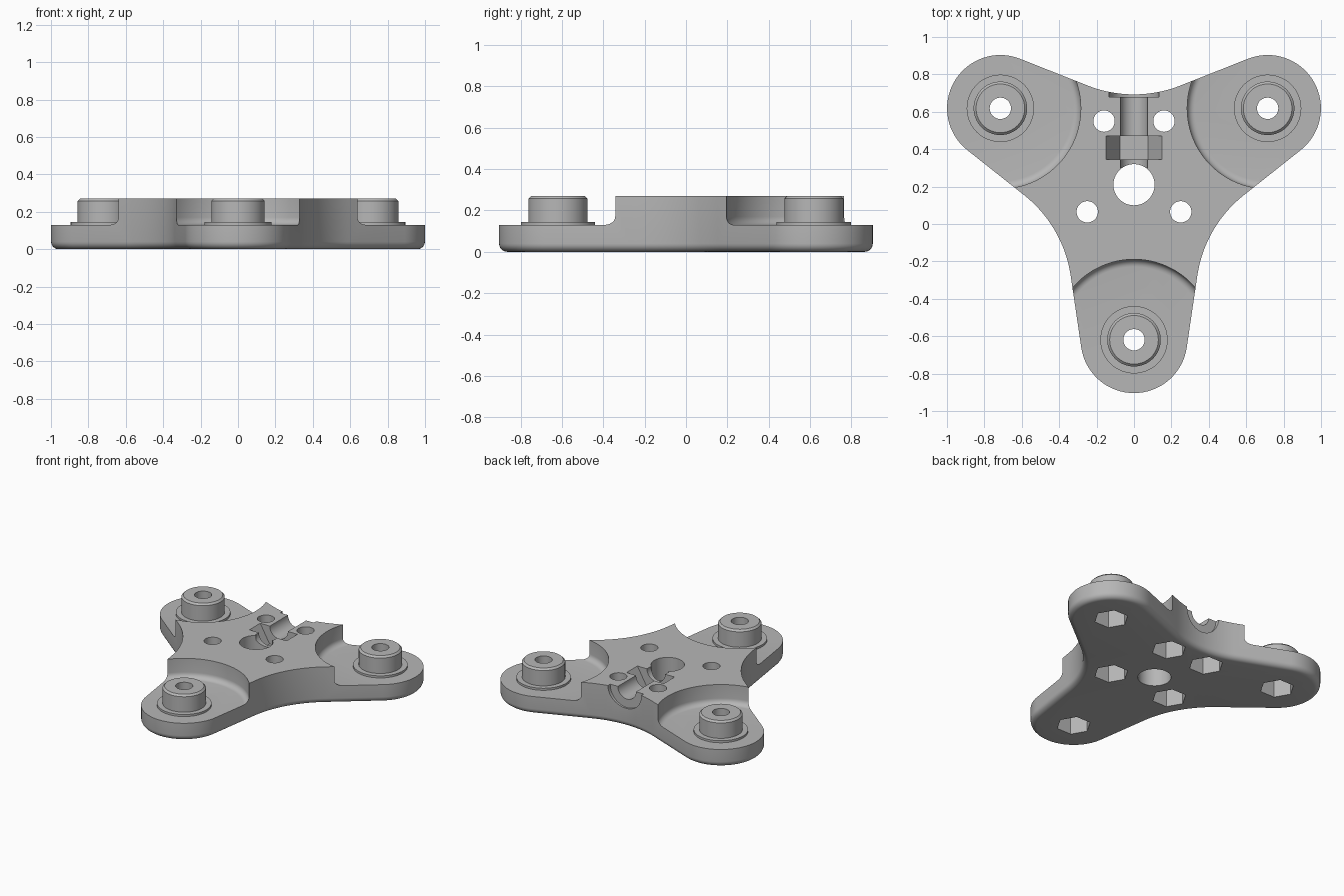
import bpy, bmesh, math
from math import radians, cos, sin, pi
from mathutils import Matrix, Vector

if "Cube" in bpy.data.objects:
    bpy.data.objects.remove(bpy.data.objects["Cube"])

GREY = (0.47, 0.47, 0.47, 1)
grey = bpy.data.materials.new("plain grey")
grey.use_nodes = True
grey.diffuse_color = GREY
grey.node_tree.nodes["Principled BSDF"].inputs["Base Color"].default_value = GREY

CY = 0.206           # hub centre on y
REACH = 0.825        # hub to arm centre
TIP = 0.285          # arm end radius
WAIST, COVE = 0.487, 0.675
TOP, FLOOR = 0.27, 0.13
ARMS = [radians(a) for a in (-90, 30, 150)]
arm_centres = [(REACH * cos(a), CY + REACH * sin(a)) for a in ARMS]


def finish(bm, name):
    bmesh.ops.recalc_face_normals(bm, faces=bm.faces)
    mesh = bpy.data.meshes.new(name)
    bm.to_mesh(mesh)
    bm.free()
    mesh.materials.append(grey)
    ob = bpy.data.objects.new(name, mesh)
    bpy.context.collection.objects.link(ob)
    return ob


def activate(ob):
    bpy.ops.object.select_all(action='DESELECT')
    ob.select_set(True)
    bpy.context.view_layer.objects.active = ob


def loft(rings, name, closed=False):
    """Skin equal-length rings; cap the ends unless the rings form a loop."""
    bm = bmesh.new()
    loops = [[bm.verts.new(p) for p in ring] for ring in rings]
    n = len(loops[0])
    pairs = list(zip(loops, loops[1:]))
    if closed:
        pairs.append((loops[-1], loops[0]))
    for lo, hi in pairs:
        for i in range(n):
            j = (i + 1) % n
            bm.faces.new((lo[i], lo[j], hi[j], hi[i]))
    if not closed:
        bm.faces.new(loops[0])
        bm.faces.new(loops[-1])
    return finish(bm, name)


def turned(profile, x, y, name, steps=64, closed=False):
    rings = [[(x + r * cos(2 * pi * i / steps), y + r * sin(2 * pi * i / steps), z)
              for i in range(steps)] for r, z in profile]
    return loft(rings, name, closed)


def prism(name, radius, start, end, sides=48, spin=0):
    """Straight prism running between two points."""
    start, end = Vector(start), Vector(end)
    axis = end - start
    turn = Matrix.Rotation(-pi / 2, 4, 'X') if axis.y else Matrix()
    bm = bmesh.new()
    bmesh.ops.create_cone(bm, cap_ends=True, segments=sides, radius1=radius,
                          radius2=radius, depth=axis.length,
                          matrix=Matrix.Translation((start + end) / 2) @ turn
                          @ Matrix.Rotation(spin, 4, 'Z'))
    return finish(bm, name)


def arc(cx, cy, r, a0, a1, steps):
    return [(cx + r * cos(a0 + (a1 - a0) * i / steps),
             cy + r * sin(a0 + (a1 - a0) * i / steps)) for i in range(steps + 1)]


def outline(inset, z):
    """Three rounded arms joined by concave coves."""
    pts = []
    lean = radians(81.5)
    half = radians(21.5)
    for a, (x, y) in zip(ARMS, arm_centres):
        pts += arc(x, y, TIP - inset, a - lean, a + lean, 32)
        mid = a + pi / 3
        d = WAIST + COVE
        pts += arc(d * cos(mid), CY + d * sin(mid), COVE + inset,
                   mid + pi + half, mid + pi - half, 20)
    return [(x, y, z) for x, y in pts]


# Body with a rounded lower edge
EDGE = 0.04
rings = [outline(EDGE * (1 - sin(t)), EDGE * (1 - cos(t)))
         for t in (i * pi / 12 for i in range(7))]
body = loft(rings + [outline(0, TOP)], "three_arm_body")

cutters = []

# Round recesses over the arms, filleted at the floor
FIL, REC = 0.04, 0.43
fillet = [(REC - FIL + FIL * sin(t), FLOOR + FIL * (1 - cos(t)))
          for t in (i * pi / 12 for i in range(7))]
for x, y in arm_centres:
    cutters.append(turned(fillet + [(REC, 0.4)], x, y, "arm_recess_cutter", 128))

# Centre bore and small screw holes
cutters.append(prism("bore_cutter", 0.11, (0, 0.21, -0.1), (0, 0.21, 0.4), 64))
screws = [(s * x, y) for x, y in ((0.16, 0.55), (0.25, 0.065)) for s in (-1, 1)]
for x, y in screws:
    cutters.append(prism("screw_cutter", 0.057, (x, y, -0.1), (x, y, 0.4)))

# Hexagonal nut pockets underneath
for x, y in screws + arm_centres:
    cutters.append(prism("nut_pocket_cutter", 0.115, (x, y, -0.1),
                         (x, y, FLOOR + 0.004), 6, pi / 6))

# Half-round channel with a nut slot and a flange seat
cutters += [
    prism("channel_cutter", 0.073, (0, 0.3, TOP), (0, 0.9, TOP)),
    prism("nut_slot_cutter", 0.15, (0, 0.345, TOP), (0, 0.47, TOP), 6, pi / 6),
    prism("flange_cutter", 0.135, (0, 0.68, TOP), (0, 0.9, TOP)),
]

activate(body)
for cutter in cutters:
    cutter.hide_render = True
    mod = body.modifiers.new("cut", 'BOOLEAN')
    mod.operation = 'DIFFERENCE'
    mod.solver = 'EXACT'
    mod.object = cutter
    bpy.ops.object.modifier_apply(modifier=mod.name)
for cutter in cutters:
    bpy.data.objects.remove(cutter)

# Hollow bosses with a washer step and chamfered rim
boss = [(0.057, FLOOR), (0.18, FLOOR), (0.18, 0.145), (0.143, 0.145),
        (0.143, 0.257), (0.13, TOP), (0.057, TOP)]
parts = [body]
for (x, y), side in zip(arm_centres, ("front", "back_left", "back_right")):
    parts.append(turned(boss, x, y, side + "_boss", closed=True))

for ob in parts:
    activate(ob)
    bpy.ops.object.shade_smooth_by_angle(angle=radians(30))
